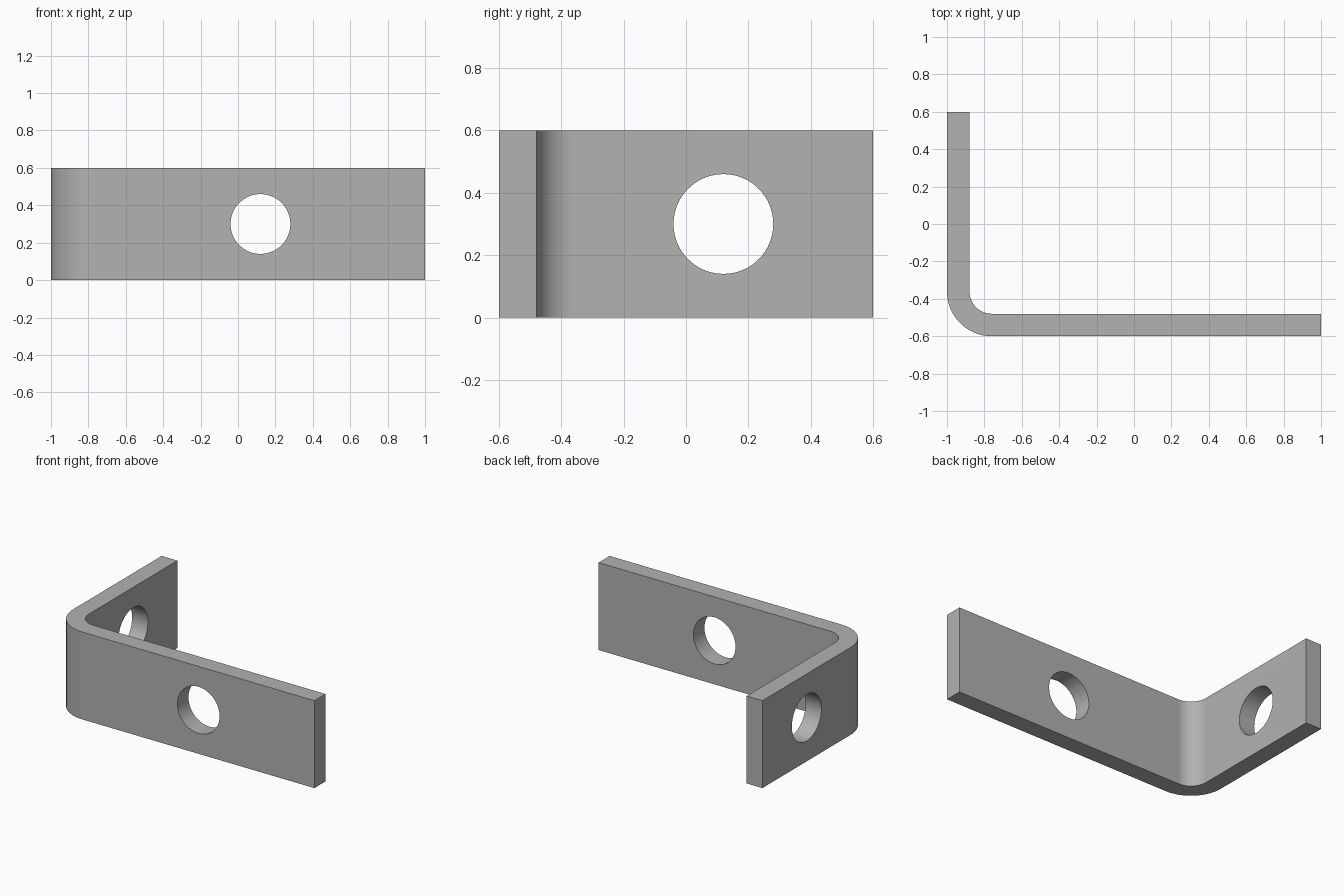
import bpy, bmesh
from math import sin, cos, pi

cube = bpy.data.objects.get("Cube")
if cube:
    bpy.data.objects.remove(cube, do_unlink=True)

HEIGHT, THICK = 0.6, 0.12
INNER_R, HOLE_R = 0.12, 0.16
OUTER_R = INNER_R + THICK
LEFT, RIGHT, FRONT, BACK = -1.0, 1.0, -0.6, 0.6
STEPS = 24

steel = bpy.data.materials.new("grey_steel")
steel.use_nodes = True
colour = (0.445, 0.445, 0.445, 1)
steel.diffuse_color = colour
steel.node_tree.nodes["Principled BSDF"].inputs["Base Color"].default_value = colour


def bend(radius):
    """Quarter arc of the corner, from the side leg to the front leg."""
    cx, cy = LEFT + OUTER_R, FRONT + OUTER_R
    angles = [pi + i * pi / 2 / STEPS for i in range(STEPS + 1)]
    return [(cx + radius * cos(a), cy + radius * sin(a)) for a in angles]


# L-shaped strip: plan outline extruded upward
outline = [(LEFT, BACK)] + bend(OUTER_R) + [(RIGHT, FRONT), (RIGHT, FRONT + THICK)]
outline += bend(INNER_R)[::-1] + [(LEFT + THICK, BACK)]
bm = bmesh.new()
base = bm.faces.new([bm.verts.new((x, y, 0)) for x, y in outline])
top = bmesh.ops.extrude_face_region(bm, geom=[base])["geom"]
bmesh.ops.translate(bm, vec=(0, 0, HEIGHT),
                    verts=[g for g in top if isinstance(g, bmesh.types.BMVert)])
bmesh.ops.recalc_face_normals(bm, faces=bm.faces)
mesh = bpy.data.meshes.new("angle_bracket")
bm.to_mesh(mesh)
bm.free()
bracket = bpy.data.objects.new("angle_bracket", mesh)
bpy.context.collection.objects.link(bracket)
mesh.materials.append(steel)


def drill(name, location, rotation):
    """Cut a round bolt hole through one leg."""
    bpy.ops.mesh.primitive_cylinder_add(vertices=64, radius=HOLE_R, depth=0.4,
                                        location=location, rotation=rotation)
    cutter = bpy.context.object
    cutter.name = name
    cutter.data.materials.append(steel)
    cutter.hide_render = True
    mod = bracket.modifiers.new(name, 'BOOLEAN')
    mod.operation, mod.solver, mod.object = 'DIFFERENCE', 'EXACT', cutter
    bpy.ops.object.select_all(action='DESELECT')
    bracket.select_set(True)
    bpy.context.view_layer.objects.active = bracket
    bpy.ops.object.modifier_apply(modifier=name)
    bpy.data.objects.remove(cutter, do_unlink=True)


# Bolt holes in the front leg and the side leg
drill("front_hole_cutter", (0.12, FRONT + THICK / 2, HEIGHT / 2), (pi / 2, 0, 0))
drill("side_hole_cutter", (LEFT + THICK / 2, 0.12, HEIGHT / 2), (0, pi / 2, 0))

# Smooth bend and hole walls, crisp edges elsewhere
bpy.ops.object.shade_smooth_by_angle(angle=pi / 6)
